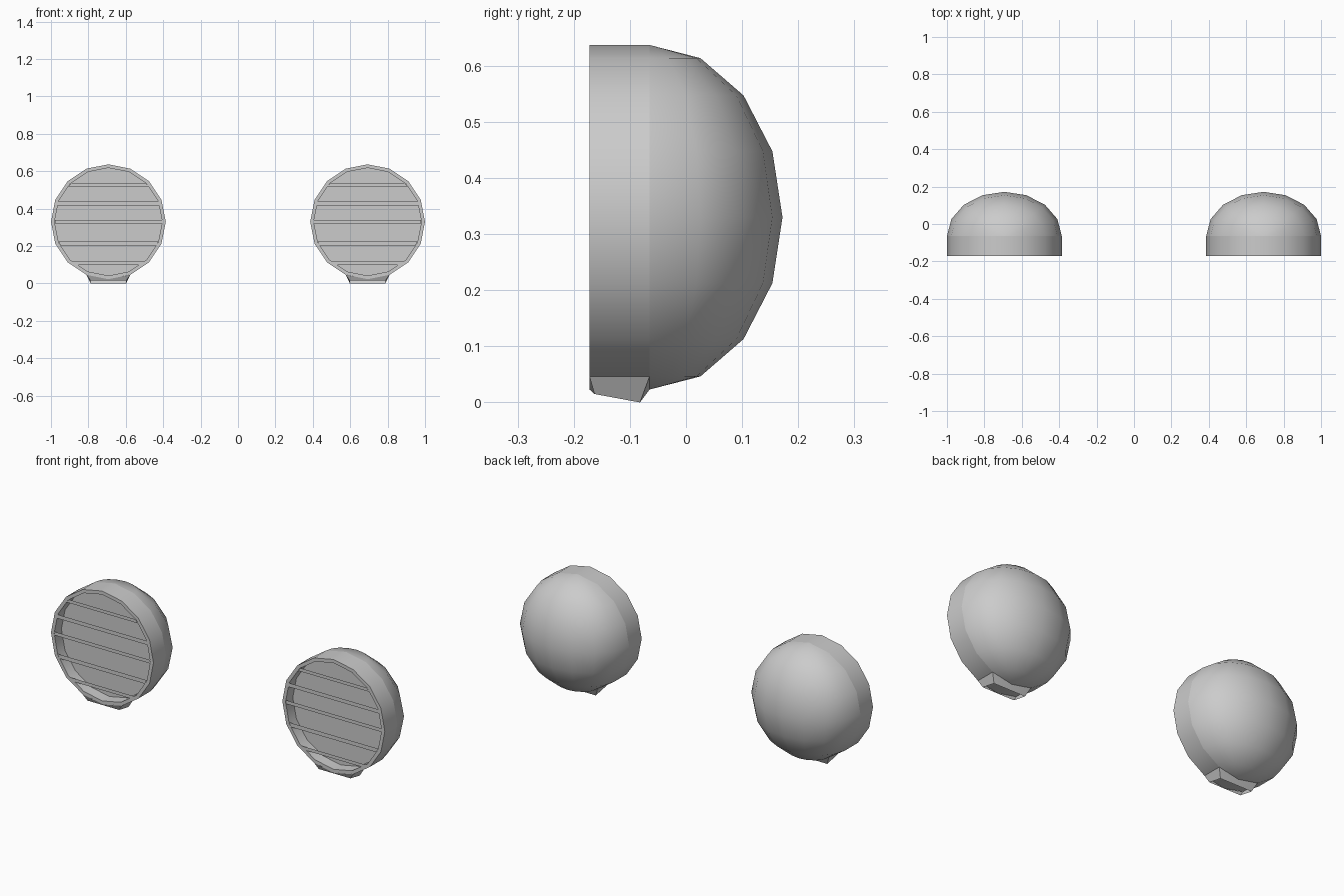
import bpy, bmesh, math

if "Cube" in bpy.data.objects:
    bpy.data.objects.remove(bpy.data.objects["Cube"])

CX, CZ, R, RI = 0.693, 0.33, 0.307, 0.288   # lamp centre, outer and inner radius
FRONT, SEAM, BACK, LENS = -0.172, -0.065, 0.172, -0.110
SIDES = 16


def finish(name, bm, recalc=True):
    """Turn a bmesh into an object mirrored to the other side of x = 0."""
    if recalc:
        bmesh.ops.recalc_face_normals(bm, faces=bm.faces)
    me = bpy.data.meshes.new(name)
    bm.to_mesh(me)
    bm.free()
    ob = bpy.data.objects.new(name, me)
    bpy.context.collection.objects.link(ob)
    bpy.ops.object.select_all(action='DESELECT')
    ob.select_set(True)
    bpy.context.view_layer.objects.active = ob
    bpy.ops.object.shade_smooth_by_angle(angle=math.radians(30), keep_sharp_edges=True)
    ob.modifiers.new("Mirror", 'MIRROR').use_mirror_merge = False
    return ob


def bridge(bm, a, b):
    n = len(a)
    for i in range(n):
        j = (i + 1) % n
        bm.faces.new((a[i], a[j], b[j], b[i]))


def chord(z):
    """Half width of the inner polygon at height z."""
    h = abs(z - CZ)
    for i in range(SIDES // 4):
        a0, a1 = (2 * math.pi * k / SIDES for k in (i, i + 1))
        z0, z1 = RI * math.sin(a0), RI * math.sin(a1)
        if z0 <= h <= z1:
            t = (h - z0) / (z1 - z0)
            return RI * (math.cos(a0) * (1 - t) + math.cos(a1) * t)
    return 0


# Lamp shell: recessed lens, rim and short cylinder
bm = bmesh.new()
rings = []
for y, r in ((LENS, RI), (FRONT, RI), (FRONT, R), (SEAM, R)):
    rings.append([bm.verts.new((CX + r * math.cos(2 * math.pi * i / SIDES), y,
                                CZ + r * math.sin(2 * math.pi * i / SIDES)))
                  for i in range(SIDES)])
for a, b in zip(rings, rings[1:]):
    bridge(bm, a, b)
bm.faces.new(rings[0])

# Rounded back: half a sphere with its poles at top and bottom
half = SIDES // 2
rows = []
for k in range(1, half):
    p = math.pi * k / half
    rows.append([bm.verts.new((CX + R * math.sin(p) * math.cos(math.pi * i / half),
                               SEAM + (BACK - SEAM) * math.sin(p) * math.sin(math.pi * i / half),
                               CZ + R * math.cos(p)))
                 for i in range(half + 1)])
poles = [bm.verts.new((CX, SEAM, CZ + s * R)) for s in (1, -1)]
for i in range(half):
    for a, b in zip(rows, rows[1:]):
        bm.faces.new((a[i], a[i + 1], b[i + 1], b[i]))
    bm.faces.new((poles[0], rows[0][i], rows[0][i + 1]))
    bm.faces.new((poles[1], rows[-1][i], rows[-1][i + 1]))
bmesh.ops.remove_doubles(bm, verts=bm.verts, dist=0.0005)
for e in bm.edges:
    if all(abs(v.co.y - SEAM) < 0.0005 for v in e.verts):
        e.smooth = False
finish("lamp_shell", bm)

# Grille bars: thin strips flush with the rim
bm = bmesh.new()
for z0, z1 in ((0.519, 0.537), (0.417, 0.438), (0.321, 0.340), (0.203, 0.225), (0.100, 0.118)):
    w0, w1 = chord(z0), chord(z1)
    bm.faces.new([bm.verts.new((CX + x, FRONT, z)) for x, z in
                  ((-w0, z0), (w0, z0), (w1, z1), (-w1, z1))])
finish("grille_bars", bm, recalc=False)

# Mounting foot: tapered collar, open underneath, that follows the fold of the shell
bm = bmesh.new()
top = [bm.verts.new((CX + x, y, z)) for x, y, z in
       ((-0.117, FRONT, 0.046), (0, FRONT, 0.023), (0.117, FRONT, 0.046),
        (0.117, SEAM, 0.046), (0, SEAM, 0.023), (-0.117, SEAM, 0.046))]
low = [bm.verts.new((CX + x, y, z)) for x, y, z in
       ((-0.095, -0.163, 0.015), (0, -0.163, 0.015), (0.095, -0.163, 0.015),
        (0.095, -0.082, 0.0), (0, -0.082, 0.0), (-0.095, -0.082, 0.0))]
for i in range(6):
    j = (i + 1) % 6
    bm.faces.new((low[i], low[j], top[j], top[i]))
finish("mounting_foot", bm, recalc=False)
